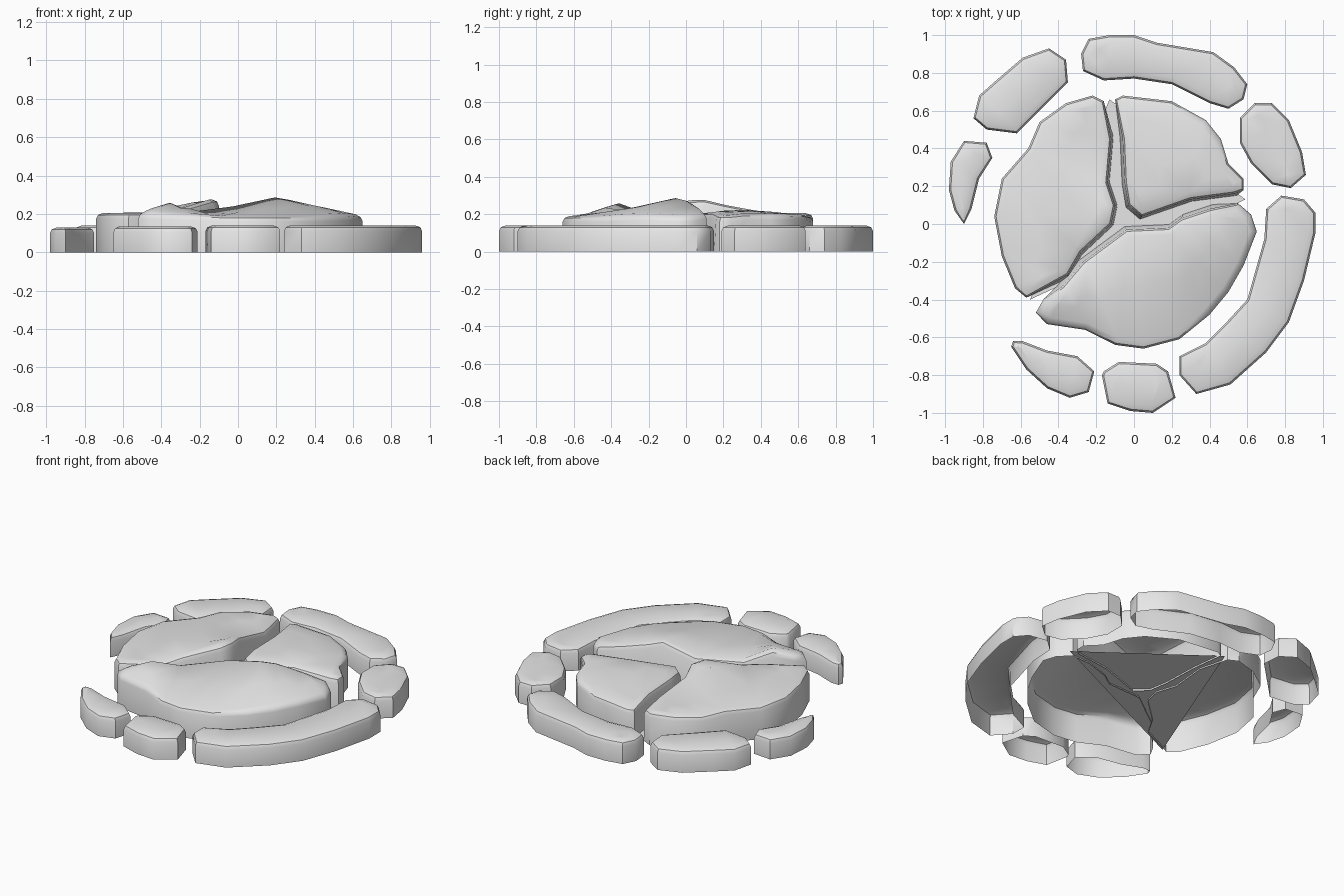
import bpy
import bmesh
import math
from mathutils import Vector

cube = bpy.data.objects.get("Cube")
if cube:
    bpy.data.objects.remove(cube, do_unlink=True)

stone_grey = bpy.data.materials.new("stone_grey")
stone_grey.use_nodes = True
stone_grey.diffuse_color = (0.8, 0.8, 0.8, 1)
for node in stone_grey.node_tree.nodes:
    if node.type == 'BSDF_PRINCIPLED':
        node.inputs["Base Color"].default_value = (0.8, 0.8, 0.8, 1)


def finish(bm, name):
    mesh = bpy.data.meshes.new(name)
    bm.to_mesh(mesh)
    bm.free()
    mesh.materials.append(stone_grey)
    obj = bpy.data.objects.new(name, mesh)
    bpy.context.collection.objects.link(obj)
    bpy.ops.object.select_all(action='DESELECT')
    obj.select_set(True)
    bpy.context.view_layer.objects.active = obj
    bpy.ops.object.shade_smooth_by_angle(angle=math.radians(40))
    return obj


def stone(name, outline, height, peaks=(), flare=1.0):
    """Open-bottomed stone: wall, rounded rim and a faceted top with raised peaks."""
    bm = bmesh.new()
    top = bm.faces.new([bm.verts.new((x, y, height - 0.03)) for x, y in outline])
    top.normal_update()
    if top.normal.z < 0:
        top.normal_flip()
    centre = top.calc_center_median()

    # wall, splayed out at the foot where it faces the crack
    walls = bmesh.ops.extrude_edge_only(bm, edges=list(top.edges))["geom"]
    for v in [g for g in walls if isinstance(g, bmesh.types.BMVert)]:
        if Vector(v.co.xy).length < 0.56:
            v.co = centre + (v.co - centre) * flare
        v.co.z = 0

    # rounded rim
    for thickness, depth in ((0.01, 0.02), (0.028, 0.01)):
        bmesh.ops.inset_region(bm, faces=[top], thickness=thickness, depth=0,
                               use_even_offset=False)
        for v in top.verts:
            v.co.z += depth

    # faceted top
    tris = set(bmesh.ops.triangulate(bm, faces=[top])["faces"])
    inner = [e for e in bm.edges if len(e.link_faces) == 2
             and all(f in tris for f in e.link_faces)]
    bmesh.ops.subdivide_edges(bm, edges=inner, cuts=1)
    bmesh.ops.triangulate(bm, faces=[f for f in bm.faces if len(f.verts) > 4])
    for v in bm.verts:
        if v.co.z > 0.05:
            lift = [amount * max(0, 1 - math.hypot(v.co.x - x, v.co.y - y) / reach)
                    for x, y, amount, reach in peaks]
            v.co.z += max(lift, default=0)

    bmesh.ops.recalc_face_normals(bm, faces=list(bm.faces))
    if sum(f.normal.z * f.calc_area() for f in bm.faces) < 0:
        bmesh.ops.reverse_faces(bm, faces=list(bm.faces))
    return finish(bm, name)


# three broken centre slabs
stone("left_slab", [
    (-.22, .68), (-.36, .64), (-.5, .54), (-.56, .4), (-.7, .24), (-.74, .04),
    (-.7, -.17), (-.63, -.34), (-.57, -.39), (-.35, -.27), (-.28, -.15),
    (-.12, 0), (-.1, .1), (-.14, .22), (-.12, .45), (-.16, .65)],
    0.205, [(-.13, .06, .08, .35)], 1.04)
stone("back_slab", [
    (-.1, .66), (-.06, .68), (.2, .65), (.38, .55), (.46, .45), (.5, .32),
    (.58, .24), (.58, .18), (.53, .16), (.3, .13), (.04, .04), (-.03, .1),
    (-.05, .22), (-.06, .45)],
    0.19, [(.2, .3, .04, .4)], 1.05)
stone("front_slab", [
    (-.48, -.4), (-.38, -.33), (-.27, -.2), (-.04, -.03), (.18, -.02), (.25, .03),
    (.4, .08), (.55, .11), (.62, .05), (.65, -.04), (.58, -.22), (.5, -.36),
    (.4, -.48), (.24, -.61), (.05, -.66), (-.1, -.64), (-.26, -.56),
    (-.46, -.53), (-.52, -.47)],
    0.19, [(.2, -.04, .1, .45), (-.36, -.36, .07, .25)], 1.07)

# ring of smaller stones
stone("back_ring_stone", [
    (-.28, .9), (-.24, .98), (-.13, 1), (0, 1), (.12, .96), (.42, .91),
    (.53, .83), (.6, .74), (.58, .66), (.5, .61), (.4, .64), (.2, .74),
    (0, .77), (-.16, .76), (-.27, .81)], 0.14)
stone("back_left_ring_stone", [
    (-.45, .93), (-.59, .88), (-.73, .76), (-.82, .68), (-.85, .56),
    (-.78, .5), (-.62, .48), (-.5, .6), (-.35, .75), (-.36, .87)], 0.14)
stone("left_ring_stone", [
    (-.9, .44), (-.97, .33), (-.98, .18), (-.95, .07), (-.9, 0),
    (-.86, .08), (-.82, .24), (-.75, .35), (-.78, .43)], 0.13)
stone("front_left_ring_stone", [
    (-.65, -.65), (-.57, -.77), (-.46, -.87), (-.34, -.92), (-.24, -.89),
    (-.21, -.78), (-.3, -.7), (-.46, -.67), (-.59, -.62), (-.64, -.62)], 0.135)
stone("front_ring_stone", [
    (-.17, -.8), (-.14, -.95), (-.02, -.99), (.1, -1), (.22, -.92),
    (.18, -.78), (.12, -.74), (-.08, -.73), (-.16, -.78)], 0.14)
stone("right_ring_stone", [
    (.24, -.7), (.24, -.8), (.33, -.9), (.51, -.85), (.7, -.68), (.82, -.52),
    (.9, -.3), (.96, -.05), (.96, .06), (.9, .13), (.78, .15), (.7, .08),
    (.69, -.08), (.6, -.4), (.48, -.53), (.38, -.63)], 0.14)
stone("back_right_ring_stone", [
    (.56, .56), (.64, .64), (.73, .64), (.82, .55), (.89, .38), (.91, .26),
    (.83, .19), (.73, .21), (.62, .32), (.56, .43)], 0.14)

# thin floor beneath the cracks
bm = bmesh.new()
floor = bm.faces.new([bm.verts.new((x, y, 0.01))
                      for x, y in ((-.13, .66), (-.55, -.4), (.59, .13))])
finish(bm, "crack_floor")
